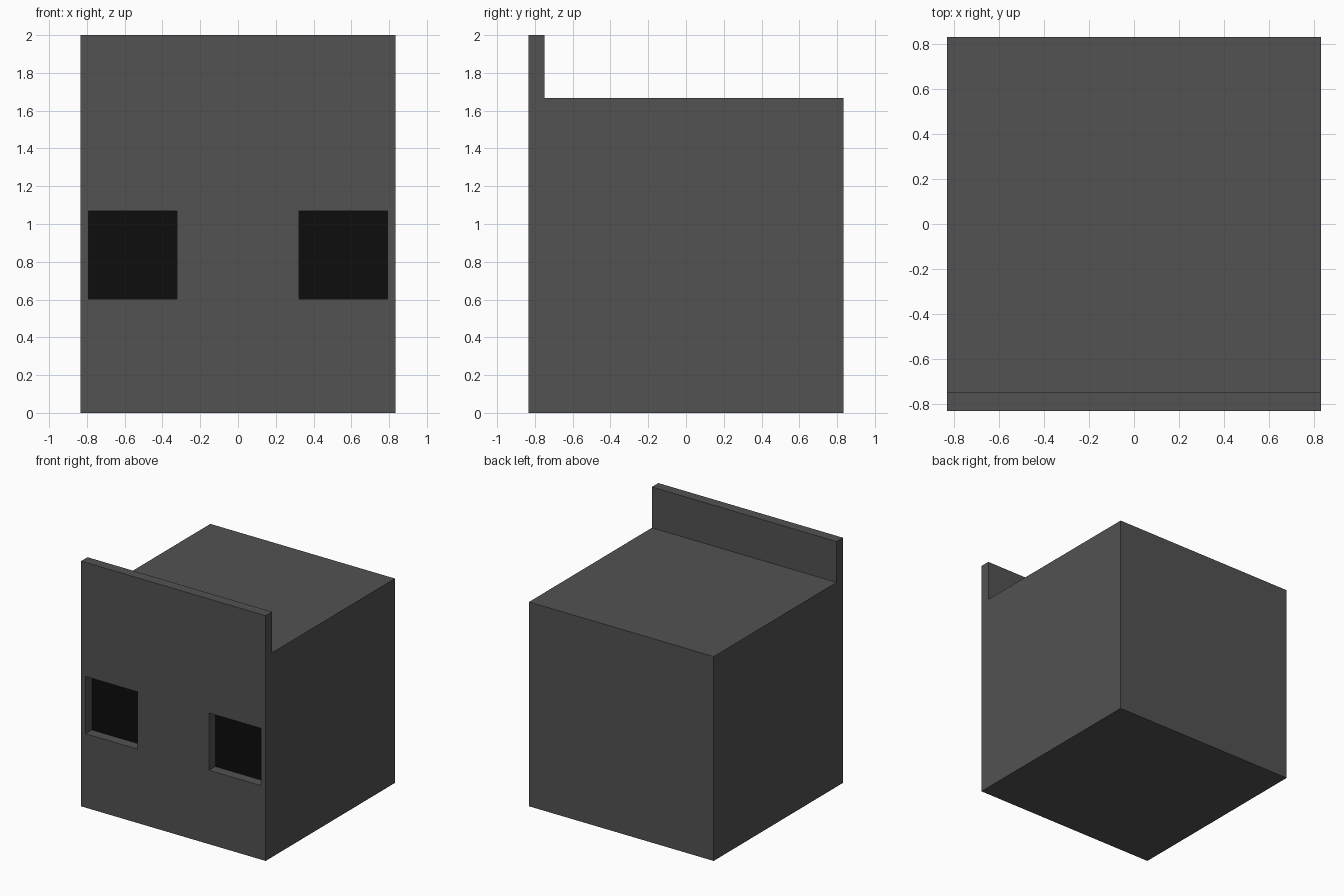
import bpy

if "Cube" in bpy.data.objects:
    bpy.data.objects.remove(bpy.data.objects["Cube"])

H = 0.833          # half width of the block
PANEL = 0.083      # thickness of the raised front panel


def material(name, value):
    m = bpy.data.materials.new(name)
    m.diffuse_color = (value, value, value, 1)
    m.use_nodes = True
    m.node_tree.nodes["Principled BSDF"].inputs["Base Color"].default_value = m.diffuse_color
    return m


grey = material("dark grey", 0.085)
black = material("black", 0.004)


def box(name, lo, hi, mat):
    bpy.ops.mesh.primitive_cube_add(size=1, location=[(a + b) / 2 for a, b in zip(lo, hi)])
    o = bpy.context.object
    o.name = name
    o.scale = [b - a for a, b in zip(lo, hi)]
    bpy.ops.object.transform_apply(location=True, rotation=False, scale=True)
    o.data.materials.append(mat)
    return o


# Body: stepped side profile extruded across the width
profile = [(-H, 0), (H, 0), (H, 1.667), (-H + PANEL, 1.667), (-H + PANEL, 2), (-H, 2)]
n = len(profile)
verts = [(x, y, z) for x in (-H, H) for y, z in profile]
faces = [list(range(n))[::-1], list(range(n, 2 * n))]
faces += [[i, (i + 1) % n, (i + 1) % n + n, i + n] for i in range(n)]
mesh = bpy.data.meshes.new("body")
mesh.from_pydata(verts, [], faces)
mesh.materials.append(grey)
body = bpy.data.objects.new("body", mesh)
bpy.context.collection.objects.link(body)

# Outward normals
bpy.context.view_layer.objects.active = body
bpy.ops.object.mode_set(mode='EDIT')
bpy.ops.mesh.select_all(action='SELECT')
bpy.ops.mesh.normals_make_consistent(inside=False)
bpy.ops.object.mode_set(mode='OBJECT')

# Two square recesses through the panel, each with a black back plate
for side, x0, x1 in (("left", -0.792, -0.322), ("right", 0.322, 0.792)):
    floor_y = -H + PANEL
    cutter = box(side + "_cutter", (x0, -1, 0.603), (x1, floor_y, 1.07), grey)
    mod = body.modifiers.new(side + "_recess", 'BOOLEAN')
    mod.operation = 'DIFFERENCE'
    mod.solver = 'EXACT'
    mod.object = cutter
    bpy.context.view_layer.objects.active = body
    bpy.ops.object.modifier_apply(modifier=mod.name)
    bpy.data.objects.remove(cutter)
    box(side + "_window", (x0, floor_y - 0.003, 0.603), (x1, floor_y + 0.002, 1.07), black)
